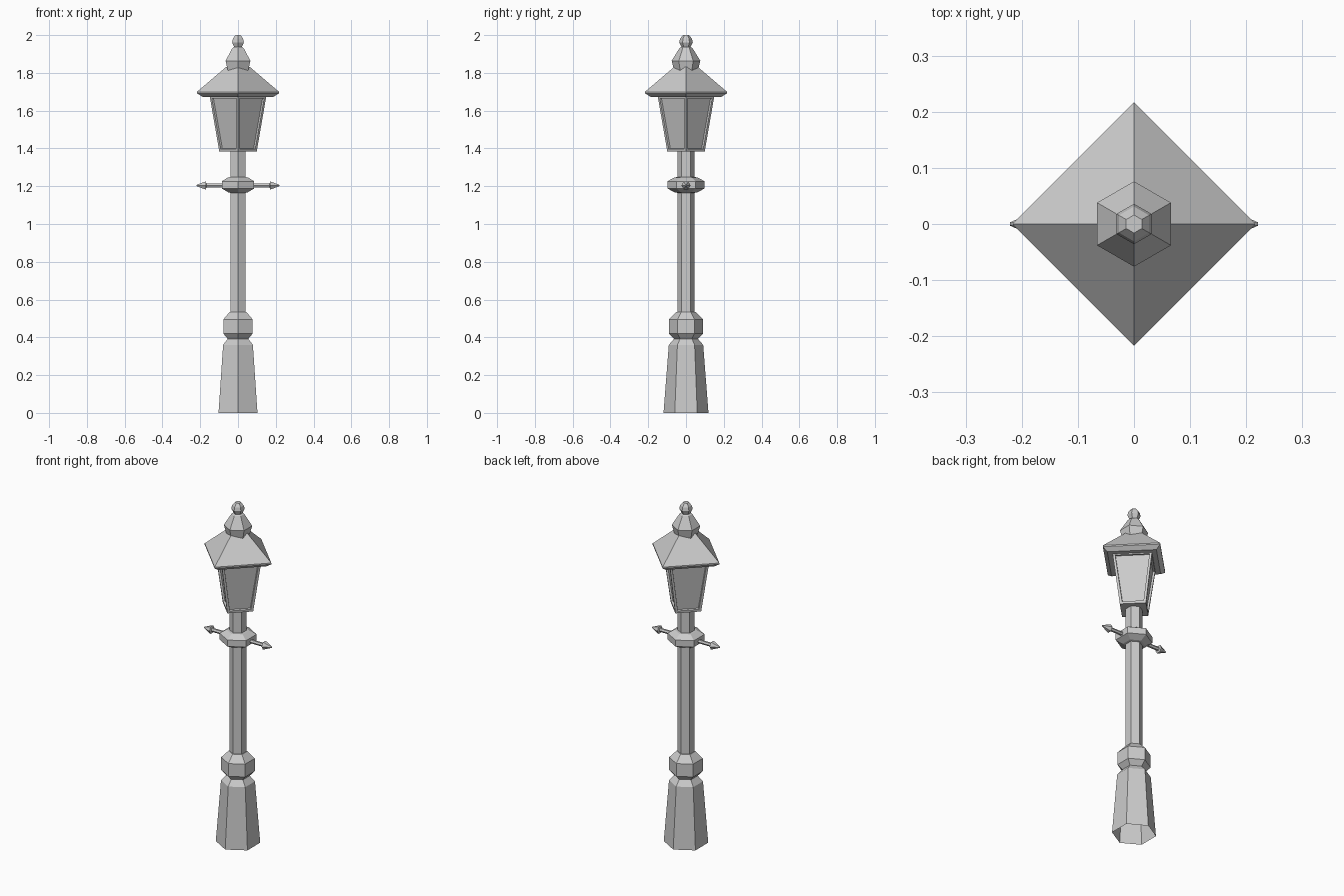
import bpy, bmesh, math
from mathutils import Matrix

if "Cube" in bpy.data.objects:
    bpy.data.objects.remove(bpy.data.objects["Cube"])


def loft(name, profile, sides, start=math.pi / 2, cap_bottom=True, cap_top=True):
    """Stack regular polygon rings (radius, z) into a faceted column."""
    bm = bmesh.new()
    rings = []
    for r, z in profile:
        rings.append([bm.verts.new((r * math.cos(start + math.tau * i / sides),
                                    r * math.sin(start + math.tau * i / sides), z))
                      for i in range(sides)])
    walls = []
    for a, b in zip(rings, rings[1:]):
        for i in range(sides):
            j = (i + 1) % sides
            walls.append(bm.faces.new((a[i], a[j], b[j], b[i])))
    if cap_bottom:
        bm.faces.new(rings[0][::-1])
    if cap_top:
        bm.faces.new(rings[-1])
    bm.normal_update()
    return name, bm, walls


def finish(name, bm):
    mesh = bpy.data.meshes.new(name)
    bm.to_mesh(mesh)
    bm.free()
    obj = bpy.data.objects.new(name, mesh)
    bpy.context.collection.objects.link(obj)
    return obj


# Hexagonal post: flared base (open below), collar and shaft in one profile
name, bm, _ = loft("post", [(0.119, 0), (0.091, 0.36), (0.063, 0.392), (0.09, 0.42),
                            (0.09, 0.495), (0.05, 0.535), (0.046, 0.535),
                            (0.046, 1.385)], 6, cap_bottom=False, cap_top=False)
finish(name, bm)

# Hexagonal band that carries the ladder bar
name, bm, _ = loft("bar_band", [(0.046, 1.165), (0.06, 1.168), (0.099, 1.188),
                                (0.099, 1.226), (0.06, 1.247), (0.046, 1.248)], 6)
finish(name, bm)

# Ladder bar: one arm with a pointed tip on each side
for side, sign in (("right", 1), ("left", -1)):
    name, bm, _ = loft("ladder_arm_" + side, [(0.011, 0.04), (0.011, 0.167), (0.024, 0.17),
                                              (0.022, 0.178), (0.003, 0.221)], 6)
    bm.transform(Matrix.Translation((0, 0, 1.204)) @
                 Matrix.Rotation(sign * math.pi / 2, 4, 'Y'))
    finish(name, bm)

# Square lantern body turned 45 degrees, with a recessed pane in each side
name, bm, walls = loft("lantern_body", [(0.099, 1.383), (0.15, 1.678)], 4)
bmesh.ops.inset_individual(bm, faces=walls, thickness=0.019, depth=0)
bmesh.ops.inset_individual(bm, faces=walls, thickness=0.002, depth=-0.011)
finish(name, bm)

# Pyramid roof with a bevelled eave
name, bm, _ = loft("roof", [(0.186, 1.672), (0.217, 1.692), (0.217, 1.70),
                            (0.062, 1.832)], 4)
finish(name, bm)

# Hexagonal cap and bud finial
name, bm, _ = loft("finial", [(0.062, 1.812), (0.076, 1.864), (0.034, 1.932),
                              (0.024, 1.937), (0.036, 1.962), (0.031, 1.982),
                              (0.016, 2.0)], 6)
finish(name, bm)
